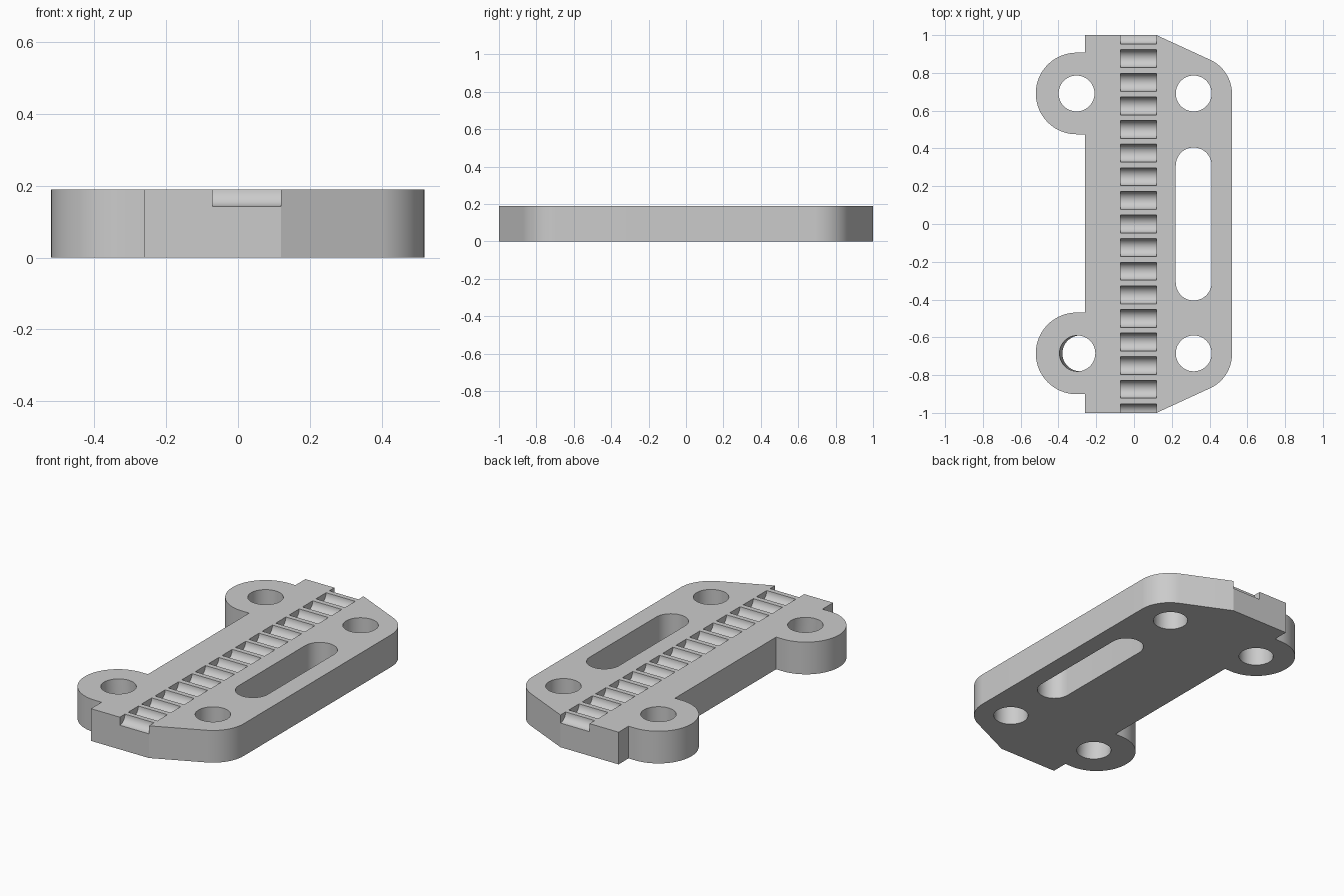
import bpy, bmesh
from math import cos, sin, radians
from mathutils import Matrix

cube = bpy.data.objects.get("Cube")
if cube:
    bpy.data.objects.remove(cube, do_unlink=True)

HEIGHT = 0.19
HOLE_R = 0.095
LUG_R = 0.216
CORNER_R = 0.2
LUG_X, RIGHT_X, LUG_Y = -0.304, 0.316, 0.688

grey = bpy.data.materials.new("plain grey")
grey.use_nodes = True
colour = (0.6, 0.6, 0.6, 1)
grey.diffuse_color = colour
grey.node_tree.nodes["Principled BSDF"].inputs["Base Color"].default_value = colour


def arc(cx, cy, r, start, end, steps=24):
    """Points along an arc, angles in degrees."""
    angles = [radians(start + (end - start) * i / steps) for i in range(steps + 1)]
    return [(cx + r * cos(a), cy + r * sin(a)) for a in angles]


def prism(bm, outline, z0, z1, lean=0):
    """Upright solid from a counter-clockwise outline; lean shifts its lower end in x."""
    low = [bm.verts.new((x + lean, y, z0)) for x, y in outline]
    high = [bm.verts.new((x, y, z1)) for x, y in outline]
    bm.faces.new(low[::-1])
    bm.faces.new(high)
    for i in range(len(outline)):
        j = (i + 1) % len(outline)
        bm.faces.new((low[i], low[j], high[j], high[i]))


def make_object(name, bm):
    bmesh.ops.recalc_face_normals(bm, faces=bm.faces)
    mesh = bpy.data.meshes.new(name)
    bm.to_mesh(mesh)
    bm.free()
    mesh.materials.append(grey)
    obj = bpy.data.objects.new(name, mesh)
    bpy.context.collection.objects.link(obj)
    return obj


# Plate outline: straight left edge with two round lugs, tapered ends, rounded right corners
LEFT_X, TAPER_X, CORNER_X = -0.26, 0.119, 0.319
outline = [(LEFT_X, -1), (TAPER_X, -1)]
outline += arc(CORNER_X, -LUG_Y, CORNER_R, -66, 0)
outline += arc(CORNER_X, LUG_Y, CORNER_R, 0, 66)
outline += [(TAPER_X, 1), (LEFT_X, 1)]
for cy in (LUG_Y + 0.003, -LUG_Y + 0.003):
    outline += [(LEFT_X, cy + LUG_R)]
    outline += arc(LUG_X, cy, LUG_R, 90, 270, 40)
    outline += [(LEFT_X, cy - LUG_R)]
bm = bmesh.new()
prism(bm, outline, 0, HEIGHT)
plate = make_object("bracket_plate", bm)

# Screw holes, one of them leaning slightly, and the long slot
bm = bmesh.new()
for x in (LUG_X, RIGHT_X):
    for y in (LUG_Y + 0.003, -LUG_Y + 0.003):
        lean = 0.024 if x < 0 and y < 0 else 0
        prism(bm, arc(x, y, HOLE_R, 0, 360, 48)[:-1], -0.05, HEIGHT + 0.05, lean)
slot = arc(RIGHT_X, 0.31, HOLE_R, 0, 180) + arc(RIGHT_X, -0.31, HOLE_R, 180, 360)
prism(bm, slot, -0.05, HEIGHT + 0.05)

# Row of half-round belt grooves across the top
for i in range(-8, 9):
    place = Matrix.Translation((0.024, i * 0.125, HEIGHT)) @ Matrix.Rotation(radians(90), 4, "Y")
    bmesh.ops.create_cone(bm, cap_ends=True, segments=32, radius1=0.0475,
                          radius2=0.0475, depth=0.19, matrix=place)
cutter = make_object("hole_and_groove_cutter", bm)
cutter.hide_render = True

# Cut, then shade smooth with sharp rims
cut = plate.modifiers.new("cuts", "BOOLEAN")
cut.operation = "DIFFERENCE"
cut.solver = "EXACT"
cut.object = cutter
bpy.ops.object.select_all(action="DESELECT")
bpy.context.view_layer.objects.active = plate
plate.select_set(True)
bpy.ops.object.modifier_apply(modifier=cut.name)
bpy.data.objects.remove(cutter, do_unlink=True)
bpy.ops.object.shade_smooth_by_angle(angle=radians(20))
